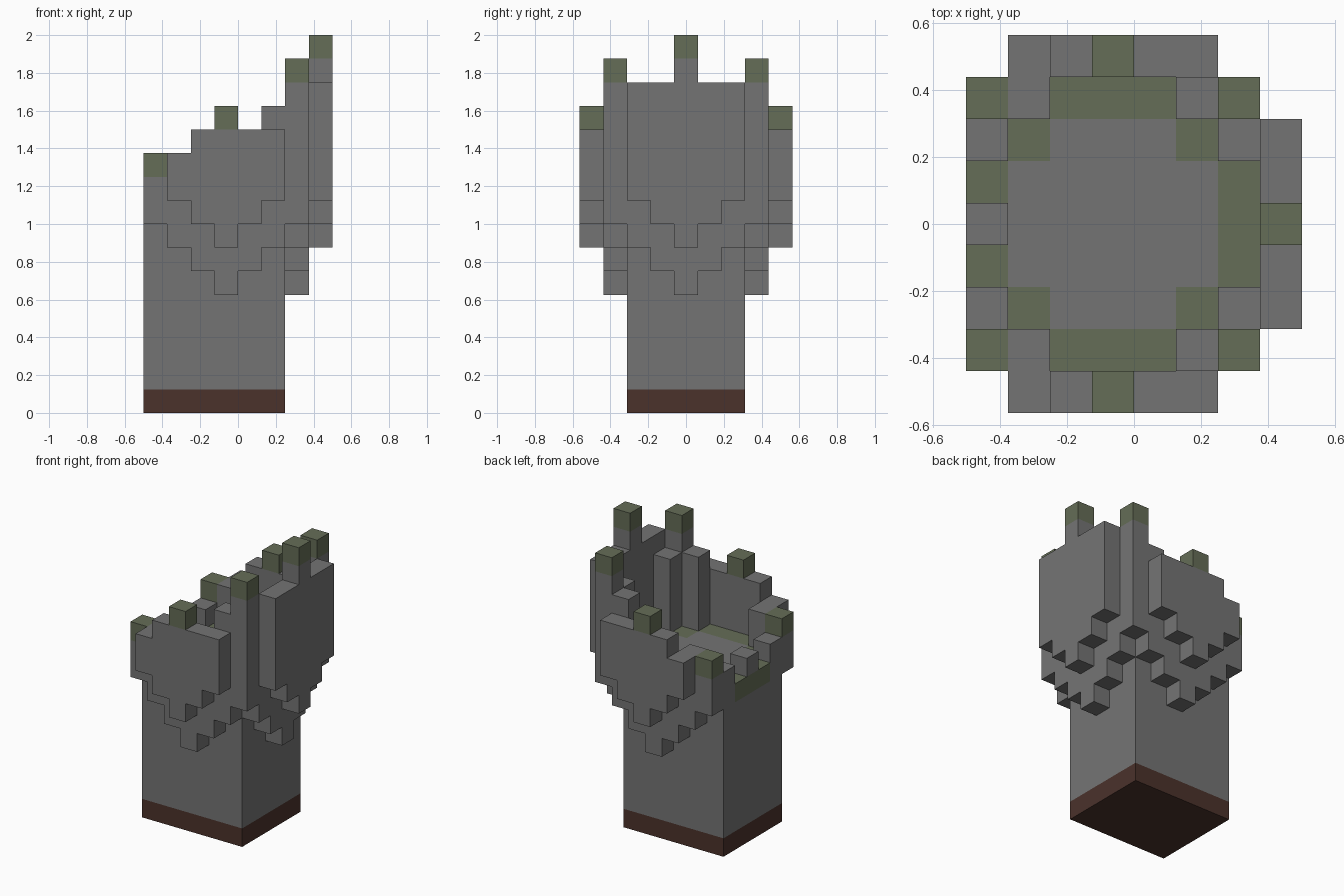
import bpy
import bmesh
from mathutils import Vector

cube = bpy.data.objects.get("Cube")
if cube:
    bpy.data.objects.remove(cube, do_unlink=True)

UNIT = 0.125                          # edge length of one block
ORIGIN = Vector((-0.5, -0.5625, 0))   # corner of the block grid
STONE, MOSS, EARTH = range(3)


def make_material(name, color):
    mat = bpy.data.materials.new(name)
    mat.use_nodes = True
    mat.diffuse_color = (*color, 1)
    mat.node_tree.nodes["Principled BSDF"].inputs["Base Color"].default_value = (*color, 1)
    return mat


MATERIALS = [
    make_material("grey stone", (0.175, 0.175, 0.175)),
    make_material("green moss", (0.13, 0.153, 0.095)),
    make_material("brown earth", (0.07, 0.032, 0.024)),
]


def build_blocks(name, cells):
    """Make one object from {(i, j, k): material}, keeping only the outer skin."""
    bm = bmesh.new()
    for cell, mat in cells.items():
        for axis in range(3):
            for side in (0, 1):
                neighbour = list(cell)
                neighbour[axis] += 2 * side - 1
                if tuple(neighbour) in cells:
                    continue
                u, v = (axis + 1) % 3, (axis + 2) % 3
                corners = []
                for a, b in ((0, 0), (1, 0), (1, 1), (0, 1)):
                    p = Vector(cell)
                    p[axis] += side
                    p[u] += a
                    p[v] += b
                    corners.append(bm.verts.new(ORIGIN + p * UNIT))
                if not side:
                    corners.reverse()
                bm.faces.new(corners).material_index = mat
    # Weld the blocks and merge flat areas of the same colour
    bmesh.ops.remove_doubles(bm, verts=bm.verts[:], dist=0.001)
    bmesh.ops.dissolve_limit(bm, angle_limit=0.01, verts=bm.verts[:],
                             edges=bm.edges[:], delimit={'MATERIAL'})
    mesh = bpy.data.meshes.new(name)
    bm.to_mesh(mesh)
    bm.free()
    for mat in MATERIALS:
        mesh.materials.append(mat)
    obj = bpy.data.objects.new(name, mesh)
    bpy.context.collection.objects.link(obj)


def build_wall(name, place, tops, start, centre, lowest, mossy):
    """Row of columns with a stepped, pointed underside and mossy top blocks."""
    cells = {}
    for n, top in enumerate(tops, start):
        for k in range(lowest + abs(n - centre), top):
            capped = n in mossy and k == top - 1
            cells[(*place(n), k)] = MOSS if capped else STONE
    build_blocks(name, cells)


# Earth footing
footprint = [(i, j) for i in range(6) for j in range(2, 7)]
build_blocks("base", {(i, j, 0): EARTH for i, j in footprint})

# Square trunk, with moss round the rim of the floor
trunk = {}
for i, j in footprint:
    rim_moss = (i == 0 and abs(j - 4) < 2) or (i in (1, 5) and j in (2, 6))
    for k in range(1, 9):
        trunk[i, j, k] = MOSS if rim_moss and k == 8 else STONE
for j in (2, 4, 6):                   # low teeth on the open side
    trunk[0, j, 9] = STONE
build_blocks("trunk", trunk)

# Front and back walls: inner collar and outer plate
for side, inner, outer in (("front", 1, 0), ("back", 7, 8)):
    build_wall(side + "_collar", lambda n: (n, inner),
               (11, 11, 9, 9, 9, 13, 15), 0, 3, 5, (0, 2, 3, 4, 6))
    build_wall(side + "_plate", lambda n: (n, outer),
               (11, 12, 13, 12, 12), 1, 3, 7, (3,))

# Tall left wall
build_wall("left_collar", lambda n: (6, n), (13, 9, 9, 9, 13), 2, 4, 5, (3, 4, 5))
build_wall("left_plate", lambda n: (7, n), (14, 14, 16, 14, 14), 2, 4, 7, (4,))
